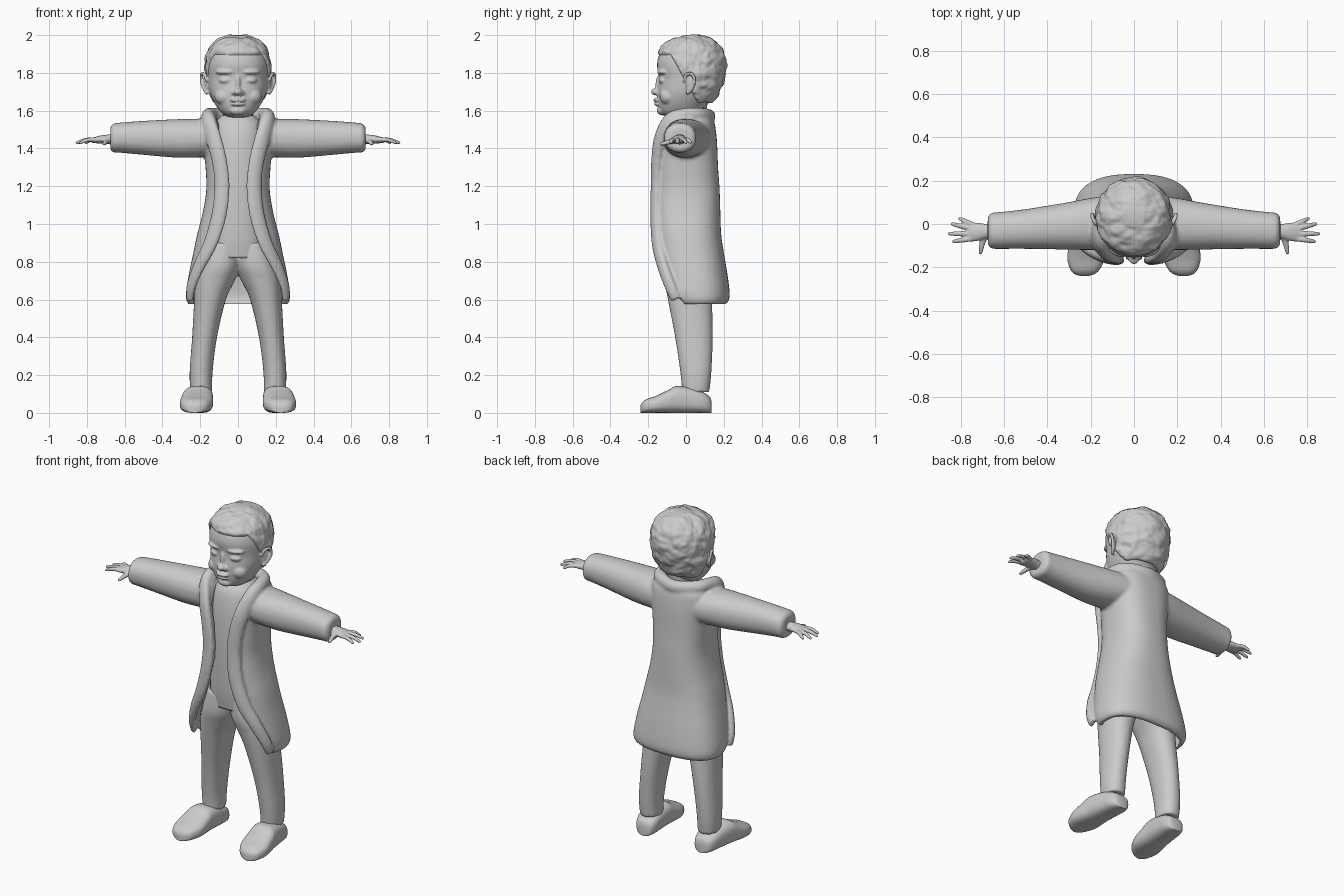
import bpy, bmesh, math
from mathutils import Vector, Matrix, noise


def smooth(pts, k=6):
    """Catmull-Rom resampling of a list of equal-length tuples."""
    out = []
    for i in range(len(pts) - 1):
        a, b, c, d = pts[max(i - 1, 0)], pts[i], pts[i + 1], pts[min(i + 2, len(pts) - 1)]
        for j in range(k):
            t = j / k
            out.append(tuple(0.5 * (2 * q + (r - p) * t + (2 * p - 5 * q + 4 * r - s) * t * t
                                    + (3 * q - p - 3 * r + s) * t ** 3)
                             for p, q, r, s in zip(a, b, c, d)))
    return out + [tuple(pts[-1])]


def power(v, e):
    return math.copysign(abs(v) ** e, v)


def ring(c, u, v, ru, rv, n=32, sq=2.0):
    c, u, v = Vector(c), Vector(u), Vector(v)
    return [c + u * ru * power(math.cos(2 * math.pi * i / n), 2 / sq)
            + v * rv * power(math.sin(2 * math.pi * i / n), 2 / sq) for i in range(n)]


def loft(bm, rings):
    vs = [[bm.verts.new(p) for p in r] for r in rings]
    n = len(vs[0])
    for a, b in zip(vs, vs[1:]):
        for i in range(n):
            bm.faces.new((a[i], a[(i + 1) % n], b[(i + 1) % n], b[i]))
    bm.faces.new(vs[0][::-1])
    bm.faces.new(vs[-1])


def upright(bm, levels, n=32, sq=2.0):
    """Loft of (z, centre x, centre y, radius x, radius y)."""
    loft(bm, [ring((x, y, z), (1, 0, 0), (0, 1, 0), rx, ry, n, sq)
              for z, x, y, rx, ry in smooth(levels)])


def tube(bm, path, out, n=12):
    """Loft along (x, y, z, half width, half thickness); out(p) gives the thickness direction."""
    path = smooth(path)
    rings = []
    for i, p in enumerate(path):
        c = Vector(p[:3])
        t = (Vector(path[min(i + 1, len(path) - 1)][:3]) - Vector(path[max(i - 1, 0)][:3])).normalized()
        side = t.cross(out(c)).normalized()
        rings.append(ring(c, side, side.cross(t), p[3], p[4], n))
    loft(bm, rings)


def blob(bm, c, r, rot=0.0):
    m = Matrix.Translation(c) @ Matrix.Rotation(rot, 4, 'Z') @ Matrix.Diagonal((*r, 1))
    bmesh.ops.create_uvsphere(bm, u_segments=24, v_segments=16, radius=1, matrix=m)


def finish(bm, name, voxel=None, iters=0):
    bmesh.ops.recalc_face_normals(bm, faces=bm.faces)
    me = bpy.data.meshes.new(name)
    bm.to_mesh(me)
    bm.free()
    for f in me.polygons:
        f.use_smooth = True
    ob = bpy.data.objects.new(name, me)
    bpy.context.collection.objects.link(ob)
    if voxel:
        m = ob.modifiers.new("fuse", 'REMESH')
        m.mode, m.voxel_size, m.use_smooth_shade = 'VOXEL', voxel, True
    if iters:
        m = ob.modifiers.new("soften", 'SMOOTH')
        m.factor, m.iterations = 0.5, iters
    return ob


UP = lambda c: Vector((0, 0, 1))

# head: skull, face features and ears fused together
skull = [(1.565, .05, -.10, .04), (1.59, .09, -.135, .08), (1.64, .125, -.148, .12),
         (1.70, .15, -.15, .165), (1.77, .16, -.143, .19), (1.85, .163, -.153, .205),
         (1.92, .145, -.13, .185), (1.965, .10, -.08, .14), (1.986, .045, -.01, .08)]
head_levels = [(z, 0, (f + b) / 2, rx, (b - f) / 2) for z, rx, f, b in skull]
bm = bmesh.new()
upright(bm, head_levels, 48, 2.2)
blob(bm, (0, -.160, 1.70), (.024, .026, .019))           # nose tip
blob(bm, (0, -.142, 1.74), (.014, .02, .05))             # nose bridge
blob(bm, (0, -.152, 1.656), (.042, .022, .011))          # upper lip
blob(bm, (0, -.148, 1.635), (.036, .022, .011))          # lower lip
blob(bm, (0, -.125, 1.60), (.045, .03, .025))            # chin
for s in (1, -1):
    blob(bm, (s * .022, -.15, 1.695), (.014, .016, .013))            # nostril
    blob(bm, (s * .068, -.122, 1.76), (.034, .022, .017), s * .3)    # closed eye
    blob(bm, (s * .07, -.125, 1.805), (.05, .026, .014), s * .3)     # brow
    blob(bm, (s * .075, -.095, 1.675), (.05, .045, .045))            # cheek
    blob(bm, (s * .165, .02, 1.745), (.012, .028, .05), -s * .5)     # ear
    tube(bm, [(s * x, y, z, .009, .009) for x, y, z in
              ((.163, -.008, 1.755), (.178, .0, 1.79), (.192, .03, 1.795), (.194, .045, 1.76),
               (.18, .03, 1.715), (.163, .005, 1.69))], lambda c: Vector((1, .3, 0)))
finish(bm, "head", .006, 3)

# hair: shell over the skull, pulled inside it on the face
bm = bmesh.new()
upright(bm, head_levels, 96, 2.1)
bmesh.ops.subdivide_edges(bm, edges=bm.edges[:], cuts=1, use_grid_fill=True)
mid = Vector((0, .03, 1.8))
for v in bm.verts:
    p = v.co.copy()
    line = 1.88 - .25 * min(max((p.y + .08) / .14, 0), 1)
    m = min(max((p.z - line) / .022, 0), 1)
    q = Vector((p.x * 14, p.y * 22, p.z * 22))
    lump = noise.noise(q) + .5 * noise.noise(q * 2)
    v.co = p + (p - mid).normalized() * (m * (.012 + .010 * lump) - (1 - m) * .02)
finish(bm, "hair", None, 1)

# neck
bm = bmesh.new()
upright(bm, [(1.48, 0, .02, .10, .10), (1.55, 0, .02, .082, .088), (1.66, 0, .03, .08, .085)])
finish(bm, "neck")

# shirt
bm = bmesh.new()
upright(bm, [(.82, 0, .02, .165, .145), (.95, 0, .01, .155, .15), (1.2, 0, .005, .14, .15),
             (1.4, 0, .005, .14, .14), (1.52, 0, .01, .13, .12), (1.575, 0, .015, .085, .085)], 40, 2.3)
finish(bm, "shirt")

# trousers
bm = bmesh.new()
for s in (1, -1):
    upright(bm, [(.90, s * .07, .015, .10, .14), (.78, s * .095, .015, .11, .145),
                 (.70, s * .122, .02, .105, .135), (.60, s * .148, .022, .084, .118),
                 (.40, s * .177, .042, .066, .10), (.22, s * .195, .052, .061, .083),
                 (.11, s * .195, .052, .058, .072)], 32, 2.2)
finish(bm, "trousers", .01, 5)

# coat: C-shaped sections (z, half width, front y, back y, half opening), sleeves, collar edge
coat = [(1.575, .14, -.08, .13, .125), (1.54, .185, -.125, .15, .12), (1.45, .185, -.155, .163, .10),
        (1.30, .172, -.165, .17, .065), (1.18, .168, -.17, .178, .055), (1.06, .187, -.175, .182, .075),
        (.95, .215, -.172, .186, .115), (.85, .236, -.165, .20, .165), (.75, .257, -.15, .217, .21),
        (.65, .274, -.135, .23, .246), (.60, .274, -.11, .228, .25), (.575, .262, -.09, .21, .245)]
bm = bmesh.new()
rings, N, E, THICK = [], 40, 2.5, .024
for z, rx, f, b, op in smooth(coat):
    a0 = math.asin(min(op / rx, .985) ** (E / 2))
    angles = [a0 + (2 * math.pi - 2 * a0) * i / N for i in range(N + 1)]
    section = lambda a, d: Vector(((rx - d) * power(math.sin(a), 2 / E),
                                   (f + b) / 2 - ((b - f) / 2 - d) * power(math.cos(a), 2 / E), z))
    rings.append([section(a, 0) for a in angles] + [section(a, THICK) for a in reversed(angles)])
loft(bm, rings)
for s in (1, -1):
    # sleeve
    loft(bm, [ring((s * x, y, z), (0, 1, 0), (0, 0, 1), ry, rz, 32, 2.2) for x, y, z, ry, rz in smooth(
        [(.10, .01, 1.455, .125, .095), (.20, .0, 1.455, .12, .102), (.32, -.01, 1.453, .108, .102),
         (.50, -.023, 1.456, .092, .09), (.62, -.03, 1.457, .085, .08), (.66, -.031, 1.455, .082, .076),
         (.676, -.031, 1.453, .06, .058)])])
half = [(.255, -.055, .60, .028, .018), (.248, -.085, .67, .032, .020), (.205, -.125, .78, .036, .022),
        (.145, -.155, .90, .040, .022), (.100, -.165, 1.05, .042, .022), (.085, -.163, 1.20, .042, .022),
        (.098, -.158, 1.33, .042, .024), (.128, -.138, 1.45, .044, .028), (.155, -.085, 1.545, .042, .034),
        (.155, -.01, 1.575, .038, .036), (.12, .075, 1.578, .038, .036)]
edge = half + [(0, .122, 1.57, .038, .034)] + [(-p[0], *p[1:]) for p in reversed(half)]
tube(bm, edge, lambda c: Vector((c.x * .6, c.y - .02, 0)), 20)
finish(bm, "coat", .009, 5)

# hands
for s, side in ((1, "left"), (-1, "right")):
    bm = bmesh.new()
    loft(bm, [ring((s * x, y, z), (0, 1, 0), (0, 0, 1), ry, rz, 20) for x, y, z, ry, rz in smooth(
        [(.63, -.032, 1.448, .036, .03), (.68, -.034, 1.448, .034, .026), (.72, -.036, 1.448, .042, .022),
         (.76, -.038, 1.444, .043, .016), (.775, -.036, 1.442, .034, .010)])])
    for y0, x1, y1, z1 in ((-.006, .812, .027, 1.428), (-.024, .848, .002, 1.428),
                           (-.045, .86, -.045, 1.428), (-.066, .84, -.082, 1.428)):
        tube(bm, [(s * .74, y0, 1.446, .013, .012), (s * (.74 + x1) / 2, (y0 + y1) / 2, 1.446, .012, .011),
                  (s * (x1 - .01), y1 + (y0 - y1) * .1, z1 + .004, .009, .008), (s * x1, y1, z1, .004, .004)], UP)
    tube(bm, [(s * .685, -.045, 1.445, .018, .016), (s * .70, -.085, 1.435, .014, .013),
              (s * .708, -.125, 1.425, .010, .010), (s * .71, -.14, 1.422, .005, .005)], UP)
    finish(bm, side + "_hand", .005, 2)

# shoes: sections along y (y, half width, height) with the toes turned out a little
for s, side in ((1, "left"), (-1, "right")):
    bm = bmesh.new()
    loft(bm, [ring((s * (.203 - (y - .05) * .09), y, h / 2), (1, 0, 0), (0, 0, 1), w, h / 2, 32, 2.8)
              for y, w, h in smooth([(.135, .03, .06), (.125, .05, .085), (.09, .066, .11), (.03, .073, .132),
                                     (-.05, .08, .142), (-.10, .085, .118), (-.16, .086, .09),
                                     (-.21, .068, .072), (-.232, .045, .055), (-.24, .02, .04)])])
    ob = finish(bm, side + "_shoe")
    bpy.context.view_layer.objects.active = ob
    ob.select_set(True)
    bpy.ops.object.shade_smooth_by_angle(angle=math.radians(50))
    ob.select_set(False)
